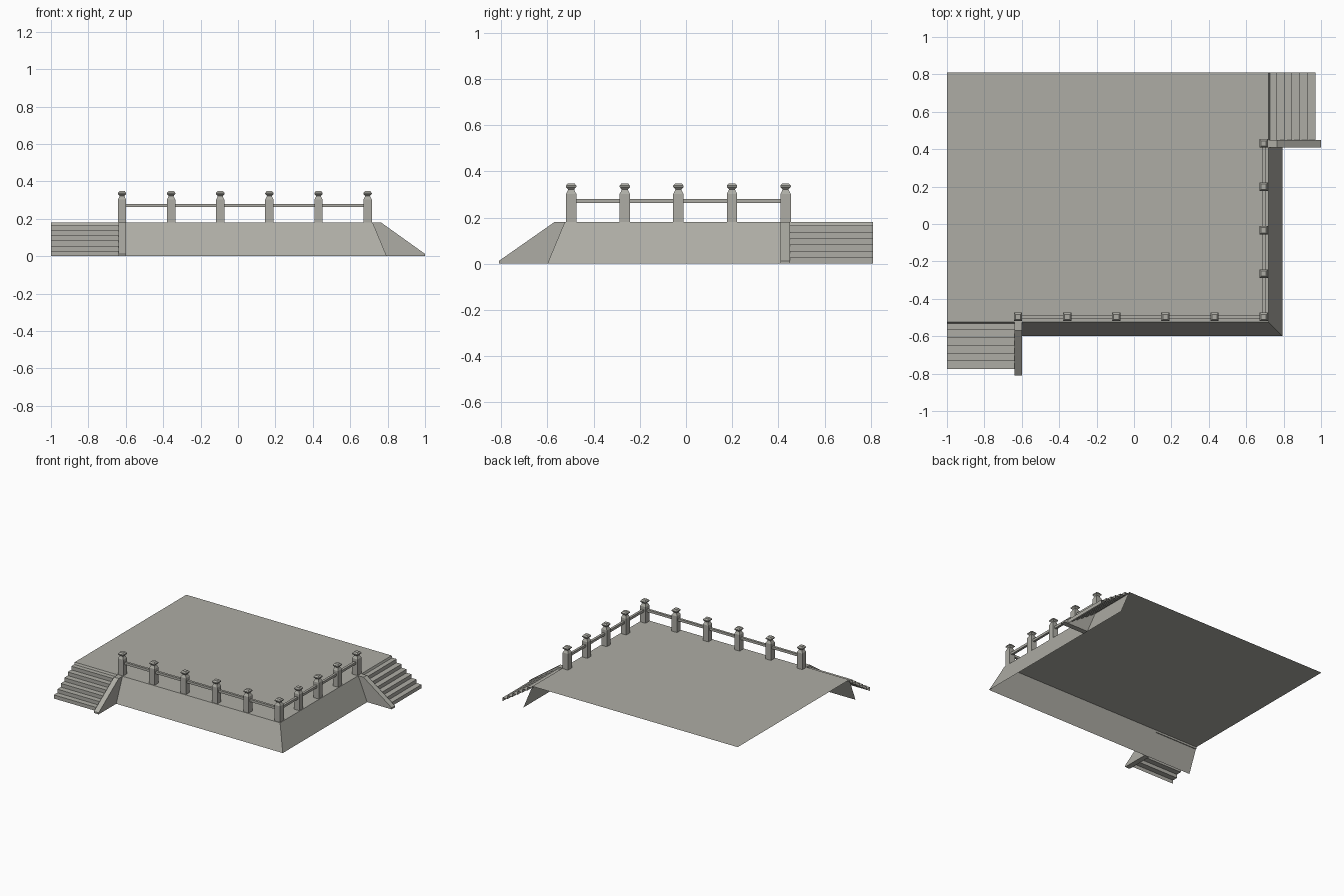
import bpy, bmesh
from mathutils import Matrix, Vector

if "Cube" in bpy.data.objects:
    bpy.data.objects.remove(bpy.data.objects["Cube"])

stone = bpy.data.materials.new("warm grey stone")
stone.diffuse_color = (0.42, 0.415, 0.375, 1)
stone.use_nodes = True
stone.node_tree.nodes["Principled BSDF"].inputs["Base Color"].default_value = stone.diffuse_color

TOP = 0.18                    # deck height
EX, EY = 0.72, -0.525         # deck edges on the right and front


def finish(name, bm, fix=True):
    if fix:
        bmesh.ops.recalc_face_normals(bm, faces=bm.faces)
    me = bpy.data.meshes.new(name)
    bm.to_mesh(me)
    bm.free()
    me.materials.append(stone)
    ob = bpy.data.objects.new(name, me)
    bpy.context.collection.objects.link(ob)
    return ob


def sweep(name, place, prof, a, b, closed):
    """Extrude a profile of (outward, z) points between a and b along an edge."""
    bm = bmesh.new()
    rows = [[bm.verts.new(place(o, s, z)) for o, z in prof] for s in (a, b)]
    n = len(prof)
    for i in range(n if closed else n - 1):
        j = (i + 1) % n
        bm.faces.new((rows[0][i], rows[0][j], rows[1][j], rows[1][i]))
    if closed:
        bm.faces.new(rows[0])
        bm.faces.new(rows[1])
        return finish(name, bm)
    bm.normal_update()
    if sum((f.normal.z for f in bm.faces)) < 0:
        bmesh.ops.reverse_faces(bm, faces=bm.faces)
    return finish(name, bm, False)


def box(name, lo, hi):
    bm = bmesh.new()
    lo, hi = Vector(lo), Vector(hi)
    bmesh.ops.create_cube(bm, size=1, matrix=Matrix.Translation((lo + hi) / 2)
                          @ Matrix.Diagonal((*(hi - lo), 1)))
    return finish(name, bm)


# terrace: deck with two battered walls, open at the back, left and below
bm = bmesh.new()
deck = [bm.verts.new(p) for p in ((-1, EY, TOP), (EX, EY, TOP), (EX, 0.81, TOP), (-1, 0.81, TOP))]
foot = [bm.verts.new(p) for p in ((-1, -0.6, 0), (0.795, -0.6, 0), (0.795, 0.81, 0))]
bm.faces.new(deck)
for i in (0, 1):
    bm.faces.new((foot[i], foot[i + 1], deck[i + 1], deck[i]))
finish("terrace", bm, False)

# stairs and sloped cheek walls, one set on the front and one on the right
front = lambda o, s, z: (s, EY - o, z)
right = lambda o, s, z: (EX + o, s, z)
N, RISE, RUN = 6, 0.0275, 0.0417
steps = [(0, TOP)]
for i in range(N):
    z = RISE * (N - i)
    steps += [(i * RUN, z), ((i + 1) * RUN, z)]
steps.append((N * RUN, 0))
cheek = [(0, TOP), (0.045, TOP), (0.282, 0.012), (0.282, 0), (0.075, 0)]
for label, place, s0, s1, c0, c1 in (("front", front, -1, -0.64, -0.64, -0.6),
                                     ("right", right, 0.45, 0.81, 0.41, 0.45)):
    sweep(label + "_stairs", place, steps, s0, s1, False)
    sweep(label + "_stair_cheek", place, [(o if o < 0.28 else (0.28 if label == "right" else 0.285), z)
                                          for o, z in cheek], c0, c1, True)

# square posts with a necked cap
POST = [(0.0225, TOP), (0.0225, 0.302), (0.016, 0.314), (0.013, 0.322),
        (0.0225, 0.332), (0.0225, 0.338), (0.014, 0.348)]


def post(name, x, y):
    bm = bmesh.new()
    rings = [[bm.verts.new((x + sx * h, y + sy * h, z))
              for sx, sy in ((-1, -1), (1, -1), (1, 1), (-1, 1))] for h, z in POST]
    for lo, hi in zip(rings, rings[1:]):
        for i in range(4):
            j = (i + 1) % 4
            bm.faces.new((lo[i], lo[j], hi[j], hi[i]))
    bm.faces.new(rings[0])
    bm.faces.new(rings[-1])
    finish(name, bm)


PX, PY = 0.693, -0.497        # corner post centre
for i in range(6):
    post("front_post", PX - i * 0.2626, PY)
for i in range(1, 5):
    post("right_post", PX, PY + i * 0.232)

# handrails
R = 0.009
box("front_rail", (-0.62, PY - R, 0.262), (PX, PY + R, 0.28))
box("right_rail", (PX - R, PY, 0.262), (PX + R, 0.431, 0.28))
